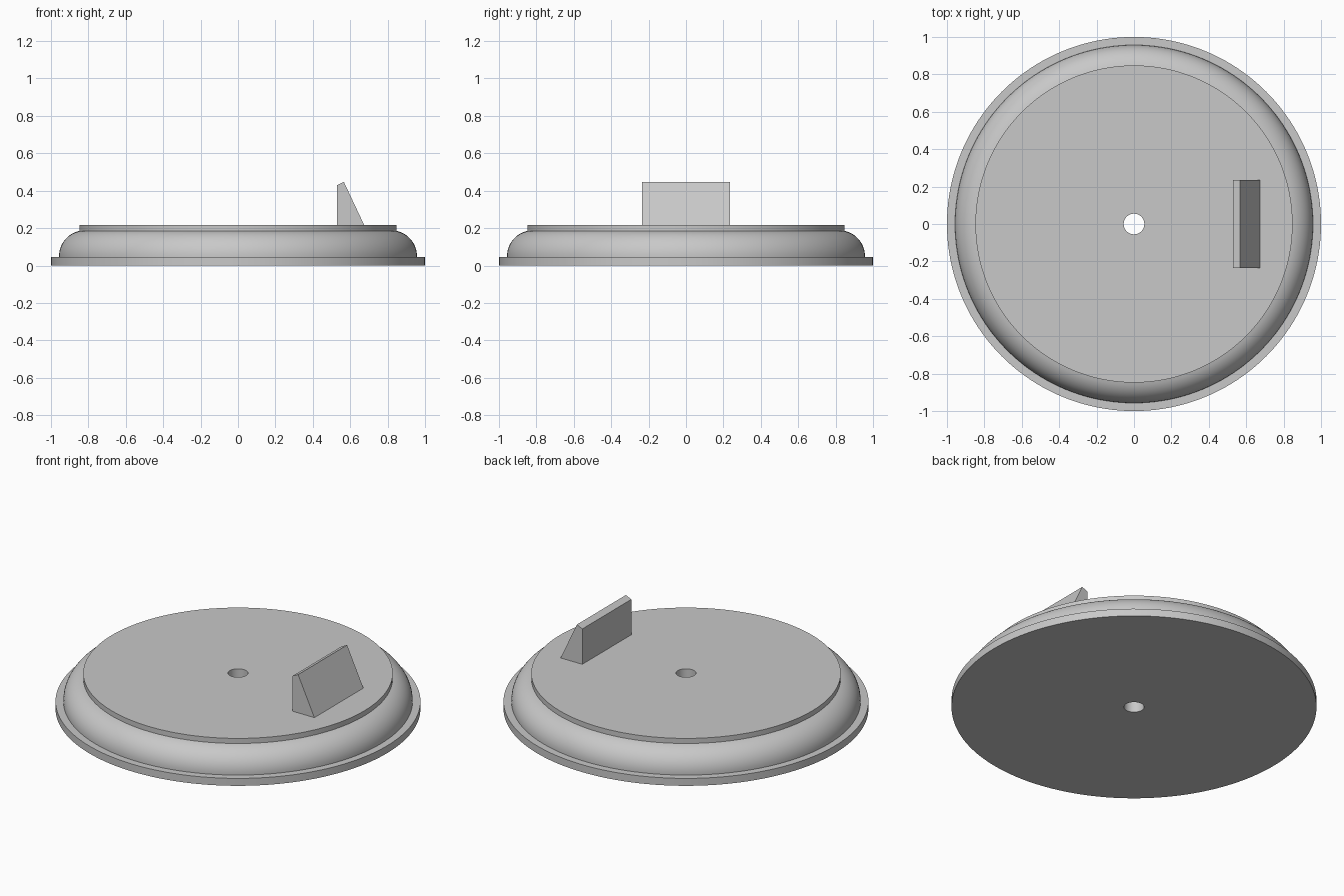
import bpy
import bmesh
from math import sin, cos, pi, radians

if "Cube" in bpy.data.objects:
    bpy.data.objects.remove(bpy.data.objects["Cube"], do_unlink=True)

grey = bpy.data.materials.new("light_grey")
grey.use_nodes = True
colour = (0.58, 0.58, 0.58, 1)
grey.diffuse_color = colour
grey.node_tree.nodes["Principled BSDF"].inputs["Base Color"].default_value = colour


def make_object(name, bm):
    bmesh.ops.recalc_face_normals(bm, faces=bm.faces)
    mesh = bpy.data.meshes.new(name)
    bm.to_mesh(mesh)
    bm.free()
    mesh.materials.append(grey)
    obj = bpy.data.objects.new(name, mesh)
    bpy.context.collection.objects.link(obj)
    return obj


def lathe(name, profile, segments):
    """Spin a closed (radius, height) loop around z."""
    bm = bmesh.new()
    rings = [[bm.verts.new((r * cos(2 * pi * s / segments),
                            r * sin(2 * pi * s / segments), z))
              for r, z in profile] for s in range(segments)]
    n = len(profile)
    for s in range(segments):
        a, b = rings[s], rings[(s + 1) % segments]
        for i in range(n):
            j = (i + 1) % n
            bm.faces.new((a[i], b[i], b[j], a[j]))
    return make_object(name, bm)


def extrude_y(name, profile, half_width):
    """Extrude an (x, z) outline along y, centred on y = 0."""
    bm = bmesh.new()
    face = bm.faces.new([bm.verts.new((x, -half_width, z)) for x, z in profile])
    moved = bmesh.ops.extrude_face_region(bm, geom=[face])["geom"]
    verts = [v for v in moved if isinstance(v, bmesh.types.BMVert)]
    bmesh.ops.translate(bm, verts=verts, vec=(0, 2 * half_width, 0))
    return make_object(name, bm)


# Round base: rim flange, bulging shoulder, raised top plate, centre hole
hole, plate, top = 0.055, 0.848, 0.216
arc_steps, arc_end = 14, radians(78)
shoulder = [(0.819 + 0.138 * cos(arc_end * i / arc_steps),
             0.05 + 0.138 * sin(arc_end * i / arc_steps))
            for i in range(arc_steps + 1)]
profile = ([(hole, 0), (1, 0), (1, 0.045), (0.957, 0.045)] + shoulder
           + [(plate, top), (hole, top)])
base = lathe("round_base", profile, 160)

# Wedge stop standing on the plate
wedge = extrude_y("wedge_stop", [(0.53, top), (0.675, top),
                                 (0.566, 0.447), (0.53, 0.43)], 0.234)

# Smooth the round base, keeping its edges sharp
bpy.ops.object.select_all(action="DESELECT")
base.select_set(True)
bpy.context.view_layer.objects.active = base
bpy.ops.object.shade_smooth_by_angle(angle=radians(30))
